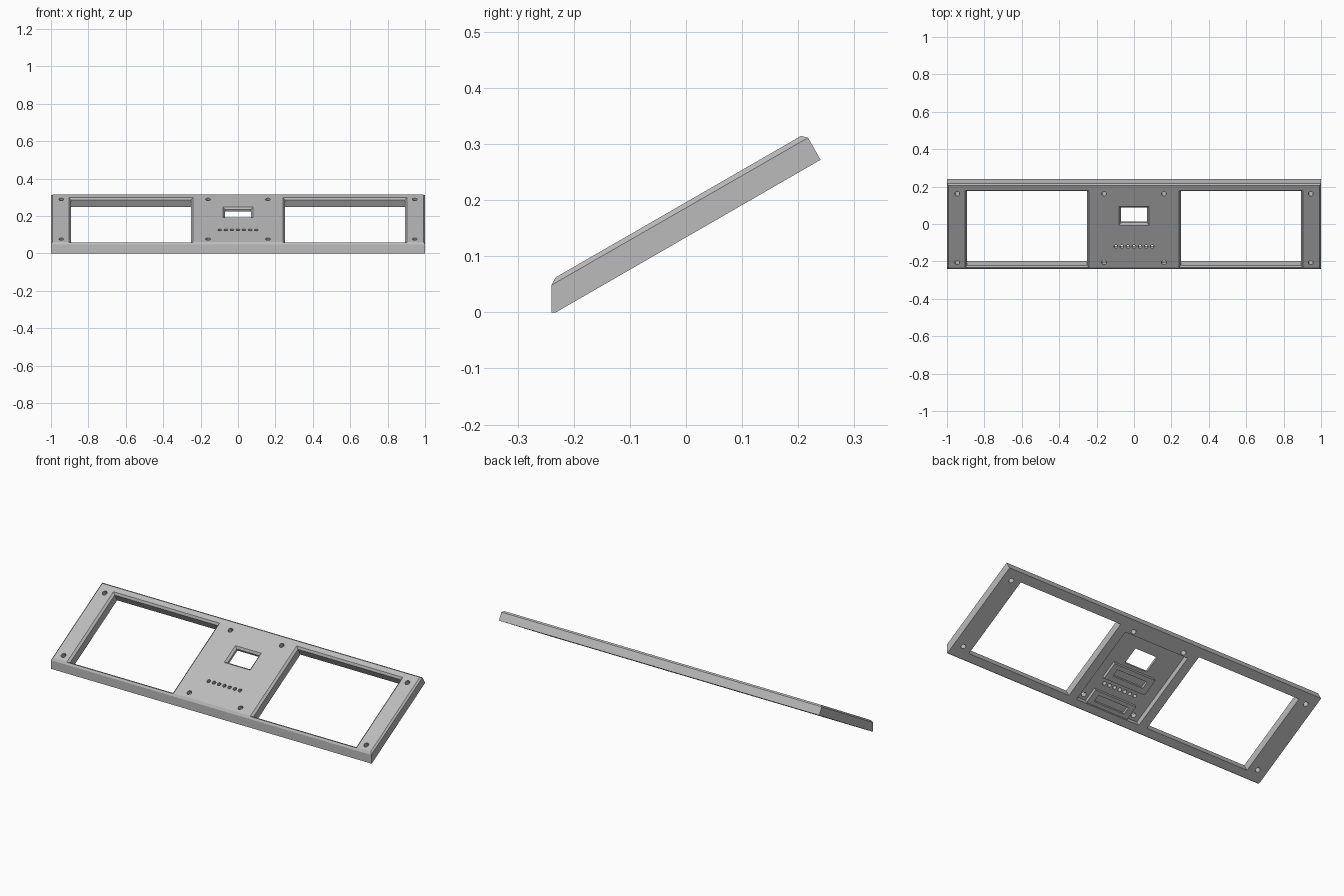
import bpy, bmesh, math
from mathutils import Matrix, Vector

if "Cube" in bpy.data.objects:
    bpy.data.objects.remove(bpy.data.objects["Cube"])

grey = bpy.data.materials.new("plain_grey")
grey.use_nodes = True
grey.diffuse_color = (0.5, 0.5, 0.5, 1)
grey.node_tree.nodes["Principled BSDF"].inputs["Base Color"].default_value = (0.5, 0.5, 0.5, 1)

# Panel coordinates: x across, v up the slope, w through the thickness
TILT = Matrix.Translation((0, -0.232, 0)) @ Matrix.Rotation(math.radians(30), 4, "X")
T = 0.054


def to_object(name, bm):
    bmesh.ops.recalc_face_normals(bm, faces=bm.faces)
    mesh = bpy.data.meshes.new(name)
    bm.to_mesh(mesh)
    bm.free()
    mesh.materials.append(grey)
    obj = bpy.data.objects.new(name, mesh)
    bpy.context.collection.objects.link(obj)
    return obj


def loft(bm, rings):
    """Closed solid through rings of equal length."""
    rings = [[bm.verts.new(p) for p in ring] for ring in rings]
    n = len(rings[0])
    for a, b in zip(rings, rings[1:]):
        for i in range(n):
            bm.faces.new((a[i], a[(i + 1) % n], b[(i + 1) % n], b[i]))
    bm.faces.new(rings[0])
    bm.faces.new(rings[-1])


def rect(x0, x1, v0, v1, w, grow=0):
    x0, x1, v0, v1 = x0 - grow, x1 + grow, v0 - grow, v1 + grow
    return [TILT @ Vector((x, v, w)) for x, v in ((x0, v0), (x1, v0), (x1, v1), (x0, v1))]


def box(bm, x0, x1, v0, v1, w0, w1):
    loft(bm, [rect(x0, x1, v0, v1, w0), rect(x0, x1, v0, v1, w1)])


def flared(bm, x0, x1, v0, v1, flare):
    """Through opening with a chamfered upper rim."""
    top = T + 0.01
    loft(bm, [rect(x0, x1, v0, v1, -0.02), rect(x0, x1, v0, v1, T - flare),
              rect(x0, x1, v0, v1, top, flare + 0.01)])


def drill(bm, x, v, r):
    loft(bm, [[TILT @ Vector((x + r * math.cos(a * math.tau / 20),
                              v + r * math.sin(a * math.tau / 20), w))
               for a in range(20)] for w in (-0.02, T + 0.02)])


def cut(target, name, bm, op="DIFFERENCE"):
    tool = to_object(name, bm)
    tool.hide_render = True
    mod = target.modifiers.new(name, "BOOLEAN")
    mod.operation, mod.solver, mod.object = op, "EXACT", tool
    bpy.context.view_layer.objects.active = target
    bpy.ops.object.modifier_apply(modifier=name)
    bpy.data.objects.remove(tool)


# Sloped slab with chamfered upper edges
bm = bmesh.new()
profile = [(-0.24, 0), (-0.232, 0), (0.24, 0.272), (0.213, 0.319), (-0.24, 0.058)]
loft(bm, [[(x, y, z) for y, z in profile] for x in (-1, 1)])
bmesh.ops.recalc_face_normals(bm, faces=bm.faces)
top = max(bm.faces, key=lambda f: f.normal.z)
bmesh.ops.bevel(bm, geom=list(top.edges), offset=0.009, segments=1, affect="EDGES")
panel = to_object("faceplate", bm)

# Recess behind the centre section
bm = bmesh.new()
box(bm, -0.2, 0.2, 0.035, 0.467, -0.02, 0.03)
cut(panel, "centre_recess", bm)

# Mounting blocks in the recess, each with a shallow slot
bm = bmesh.new()
for v0, v1 in ((0.03, 0.115), (0.19, 0.285)):
    box(bm, -0.13, 0.13, v0, v1, 0.012, 0.035)
cut(panel, "mounting_blocks", bm, "UNION")
bm = bmesh.new()
for v in (0.075, 0.24):
    box(bm, -0.095, 0.095, v - 0.02, v + 0.02, 0, 0.026)
cut(panel, "block_slots", bm)

# Two large windows and the small centre opening
bm = bmesh.new()
flared(bm, -0.893, -0.251, 0.038, 0.496, 0.011)
flared(bm, 0.251, 0.893, 0.038, 0.496, 0.011)
flared(bm, -0.07, 0.07, 0.302, 0.395, 0.011)
cut(panel, "openings", bm)

# Screw holes and the row of indicator holes
bm = bmesh.new()
for x in (-0.945, -0.16, 0.16, 0.945):
    for v in (0.061, 0.485):
        drill(bm, x, v, 0.013)
for i in range(-3, 4):
    drill(bm, i * 0.0325, 0.159, 0.01)
cut(panel, "holes", bm)
